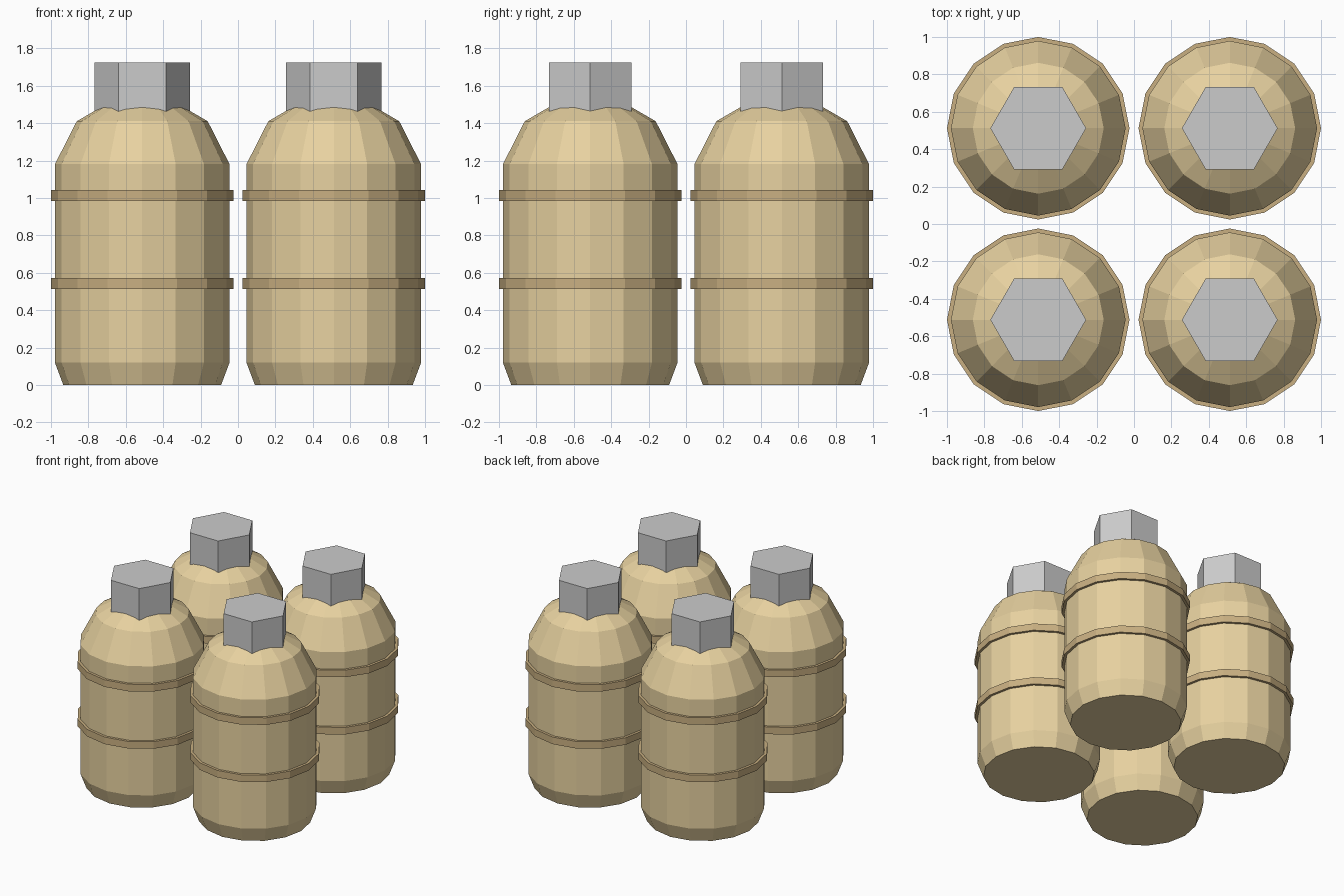
import bpy, bmesh
from math import cos, sin, tau

if "Cube" in bpy.data.objects:
    bpy.data.objects.remove(bpy.data.objects["Cube"])


def material(name, rgb):
    m = bpy.data.materials.new(name)
    m.diffuse_color = (*rgb, 1)
    m.use_nodes = True
    m.node_tree.nodes["Principled BSDF"].inputs["Base Color"].default_value = m.diffuse_color
    return m


def lathe(name, profile, sides, centre, mat=None, closed=False):
    """Revolve (radius, z) points; open profiles get end caps, closed ones form a ring."""
    bm = bmesh.new()
    rings = [[bm.verts.new((r * cos(tau * i / sides), r * sin(tau * i / sides), z))
              for i in range(sides)] for r, z in profile]
    pairs = list(zip(rings, rings[1:]))
    if closed:
        pairs.append((rings[-1], rings[0]))
    else:
        bm.faces.new(rings[0][::-1])
        bm.faces.new(rings[-1])
    for a, b in pairs:
        for i in range(sides):
            j = (i + 1) % sides
            bm.faces.new((a[i], a[j], b[j], b[i]))
    bmesh.ops.recalc_face_normals(bm, faces=bm.faces)
    mesh = bpy.data.meshes.new(name)
    bm.to_mesh(mesh)
    bm.free()
    ob = bpy.data.objects.new(name, mesh)
    ob.location = (*centre, 0)
    if mat:
        mesh.materials.append(mat)
    bpy.context.collection.objects.link(ob)
    return ob


tan = material("tan", (0.80, 0.64, 0.35))
brown = material("brown", (0.58, 0.43, 0.22))

BODY = [(0.422, 0), (0.467, 0.12), (0.467, 1.18), (0.35, 1.41), (0.20, 1.497)]
CAP = [(0.256, 1.42), (0.256, 1.723)]

for sx in (-1, 1):
    for sy in (-1, 1):
        c = (sx * 0.512, sy * 0.512)
        # Bottle body with chamfered base and sloped shoulder
        lathe("bottle_body", BODY, 16, c, tan)
        # Raised bands around the body
        for z in (0.513, 0.983):
            band = [(0.46, z), (0.488, z), (0.488, z + 0.058), (0.46, z + 0.058)]
            lathe("bottle_band", band, 16, c, brown, closed=True)
        # Hexagonal cap
        lathe("bottle_cap", CAP, 6, c)
